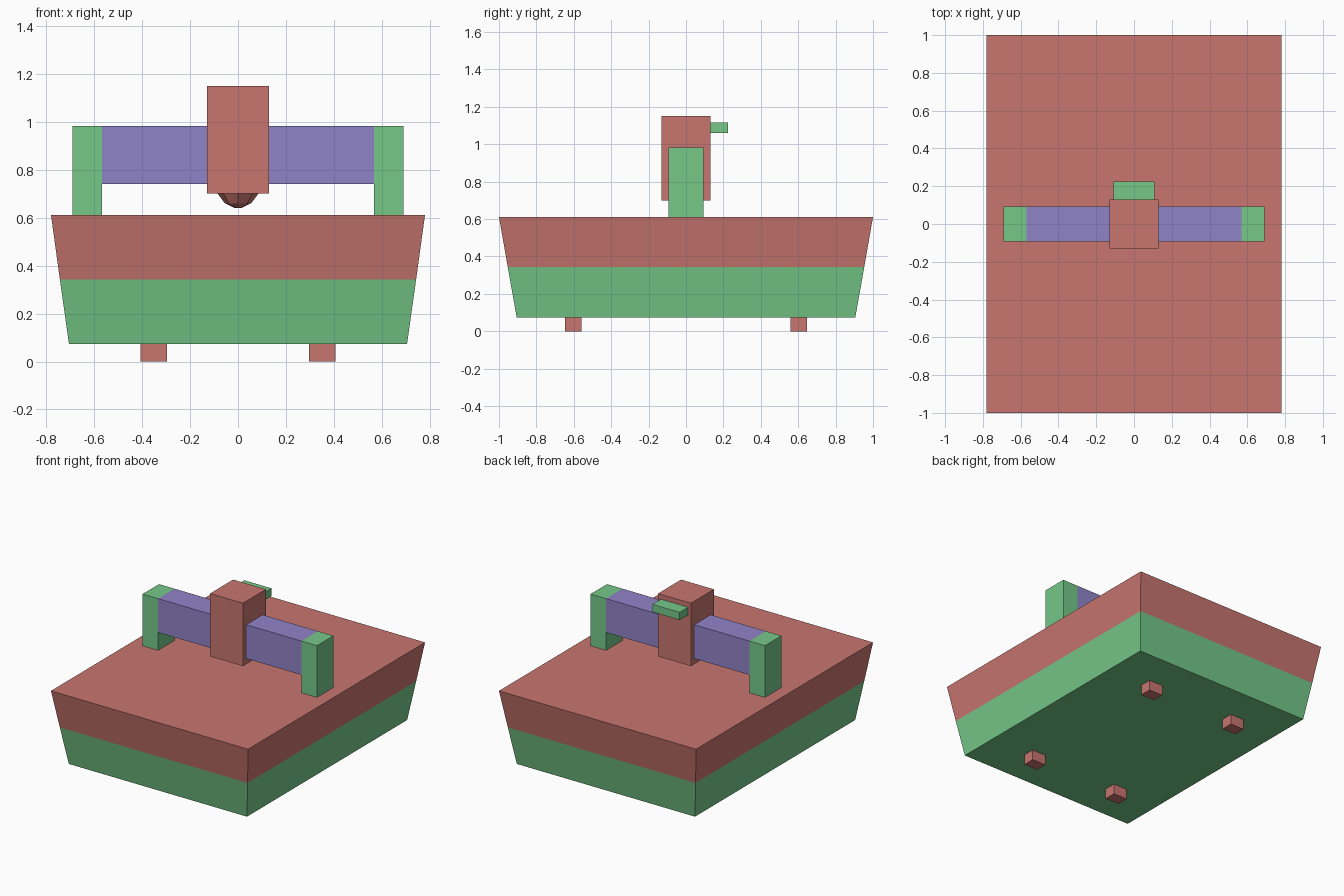
import bpy, bmesh, math

if "Cube" in bpy.data.objects:
    bpy.data.objects.remove(bpy.data.objects["Cube"])


def material(name, rgb):
    m = bpy.data.materials.new(name)
    m.diffuse_color = (*rgb, 1)
    m.use_nodes = True
    m.node_tree.nodes["Principled BSDF"].inputs["Base Color"].default_value = m.diffuse_color
    return m


RED = material("red", (0.58, 0.18, 0.16))
GREEN = material("green", (0.18, 0.58, 0.25))
PURPLE = material("purple", (0.28, 0.23, 0.58))


def loft(name, rings, mat):
    """Closed solid through a stack of equal-length vertex rings, bottom to top."""
    bm = bmesh.new()
    loops = [[bm.verts.new(p) for p in ring] for ring in rings]
    n = len(loops[0])
    for a, b in zip(loops, loops[1:]):
        for i in range(n):
            j = (i + 1) % n
            bm.faces.new((a[i], a[j], b[j], b[i]))
    bm.faces.new(loops[0][::-1])
    bm.faces.new(loops[-1])
    mesh = bpy.data.meshes.new(name)
    bm.to_mesh(mesh)
    bm.free()
    mesh.materials.append(mat)
    obj = bpy.data.objects.new(name, mesh)
    bpy.context.collection.objects.link(obj)
    return obj


def rect(hx, hy, z, cx=0, cy=0):
    return [(cx + sx * hx, cy + sy * hy, z)
            for sx, sy in ((-1, -1), (1, -1), (1, 1), (-1, 1))]


def box(name, x, y, z, mat):
    cx, cy = sum(x) / 2, sum(y) / 2
    hx, hy = (x[1] - x[0]) / 2, (y[1] - y[0]) / 2
    return loft(name, [rect(hx, hy, h, cx, cy) for h in z], mat)


# Tapered two-tone base
loft("base_lower", [rect(0.705, 0.905, 0.073), rect(0.743, 0.953, 0.343)], GREEN)
loft("base_upper", [rect(0.743, 0.953, 0.343), rect(0.78, 1.0, 0.612)], RED)

# Four feet
for sx in (-1, 1):
    for sy in (-1, 1):
        loft("foot", [rect(0.055, 0.043, z, sx * 0.352, sy * 0.603)
                      for z in (0, 0.073)], RED)

# Gantry posts and the beam between them
for sx in (-1, 1):
    loft("post", [rect(0.061, 0.093, z, sx * 0.629, 0)
                  for z in (0.612, 0.982)], GREEN)
box("beam", (-0.568, 0.568), (-0.093, 0.093), (0.74, 0.982), PURPLE)

# Head block with rear tab
box("head", (-0.13, 0.13), (-0.13, 0.13), (0.70, 1.15), RED)
box("rear_tab", (-0.108, 0.108), (0.13, 0.225), (1.06, 1.115), GREEN)

# Faceted nozzle under the head
loft("nozzle", [[(r * math.cos(math.tau * i / 8), r * math.sin(math.tau * i / 8), z)
                 for i in range(8)]
                for r, z in ((0.015, 0.64), (0.055, 0.66), (0.085, 0.70))], RED)
